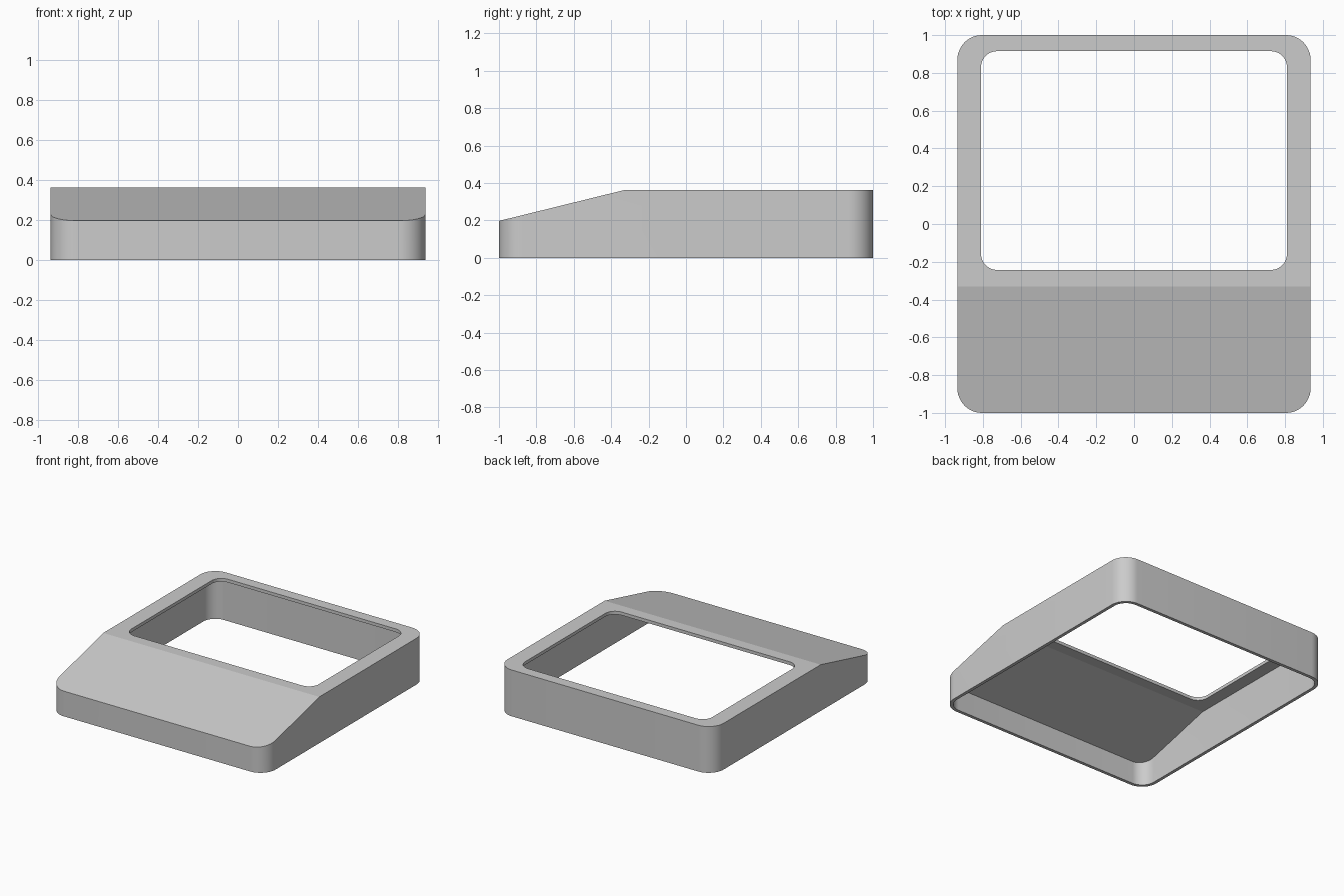
import bpy, bmesh, math
from mathutils import Vector

if "Cube" in bpy.data.objects:
    bpy.data.objects.remove(bpy.data.objects["Cube"], do_unlink=True)

HALF_X, HALF_Y, HEIGHT = 0.935, 1.0, 0.362
RIDGE_Y, FRONT_Z = -0.33, 0.197
CORNER, WALL = 0.13, 0.025

grey = bpy.data.materials.new("plain_grey")
grey.use_nodes = True
colour = (0.6, 0.6, 0.6, 1)
grey.diffuse_color = colour
grey.node_tree.nodes["Principled BSDF"].inputs["Base Color"].default_value = colour


def rounded_prism(x, y0, y1, radius, z0, z1, segments=12):
    """Upright prism with a rounded rectangle outline."""
    bm = bmesh.new()
    outline = []
    centres = [(x - radius, y1 - radius), (radius - x, y1 - radius),
               (radius - x, y0 + radius), (x - radius, y0 + radius)]
    for quarter, (cx, cy) in enumerate(centres):
        for i in range(segments + 1):
            a = (quarter + i / segments) * math.pi / 2
            outline.append(bm.verts.new((cx + radius * math.cos(a),
                                         cy + radius * math.sin(a), z0)))
    base = bm.faces.new(outline)
    top = bmesh.ops.extrude_face_region(bm, geom=[base])["geom"]
    verts = [g for g in top if isinstance(g, bmesh.types.BMVert)]
    bmesh.ops.translate(bm, verts=verts, vec=(0, 0, z1 - z0))
    bmesh.ops.recalc_face_normals(bm, faces=bm.faces)
    return bm


def slice_front(bm, inset):
    """Cut away the wedge above the sloping front, and cap the cut."""
    normal = Vector((0, FRONT_Z - HEIGHT, RIDGE_Y + HALF_Y)).normalized()
    point = Vector((0, RIDGE_Y, HEIGHT)) - normal * inset
    cut = bmesh.ops.bisect_plane(bm, geom=bm.verts[:] + bm.edges[:] + bm.faces[:],
                                 plane_co=point, plane_no=normal, clear_outer=True)
    edges = [g for g in cut["geom_cut"] if isinstance(g, bmesh.types.BMEdge)]
    edges = list(set(edges) | {e for e in bm.edges if e.is_boundary})
    bmesh.ops.holes_fill(bm, edges=edges, sides=0)
    bmesh.ops.recalc_face_normals(bm, faces=bm.faces)


def make_object(name, bm):
    mesh = bpy.data.meshes.new(name)
    bm.to_mesh(mesh)
    bm.free()
    mesh.materials.append(grey)
    obj = bpy.data.objects.new(name, mesh)
    bpy.context.collection.objects.link(obj)
    return obj


# Outer body
bm = rounded_prism(HALF_X, -HALF_Y, HALF_Y, CORNER, 0, HEIGHT)
slice_front(bm, 0)
housing = make_object("housing", bm)

# Hollow interior, open underneath
bm = rounded_prism(HALF_X - WALL, WALL - HALF_Y, HALF_Y - WALL, CORNER - WALL,
                   -0.1, HEIGHT - WALL)
slice_front(bm, WALL)
cavity = make_object("cavity_cutter", bm)

# Window through the top
window = make_object("window_cutter",
                     rounded_prism(0.81, -0.243, 0.915, 0.085, 0.2, 0.5))

bpy.context.view_layer.objects.active = housing
housing.select_set(True)
for cutter in (cavity, window):
    cutter.hide_render = True
    mod = housing.modifiers.new(cutter.name, "BOOLEAN")
    mod.operation, mod.solver, mod.object = "DIFFERENCE", "EXACT", cutter
    bpy.ops.object.modifier_apply(modifier=mod.name)
    bpy.data.objects.remove(cutter, do_unlink=True)

# The slope meets the top at a shallow angle, so keep that ridge crisp
bpy.ops.object.shade_smooth_by_angle(angle=math.radians(12))
